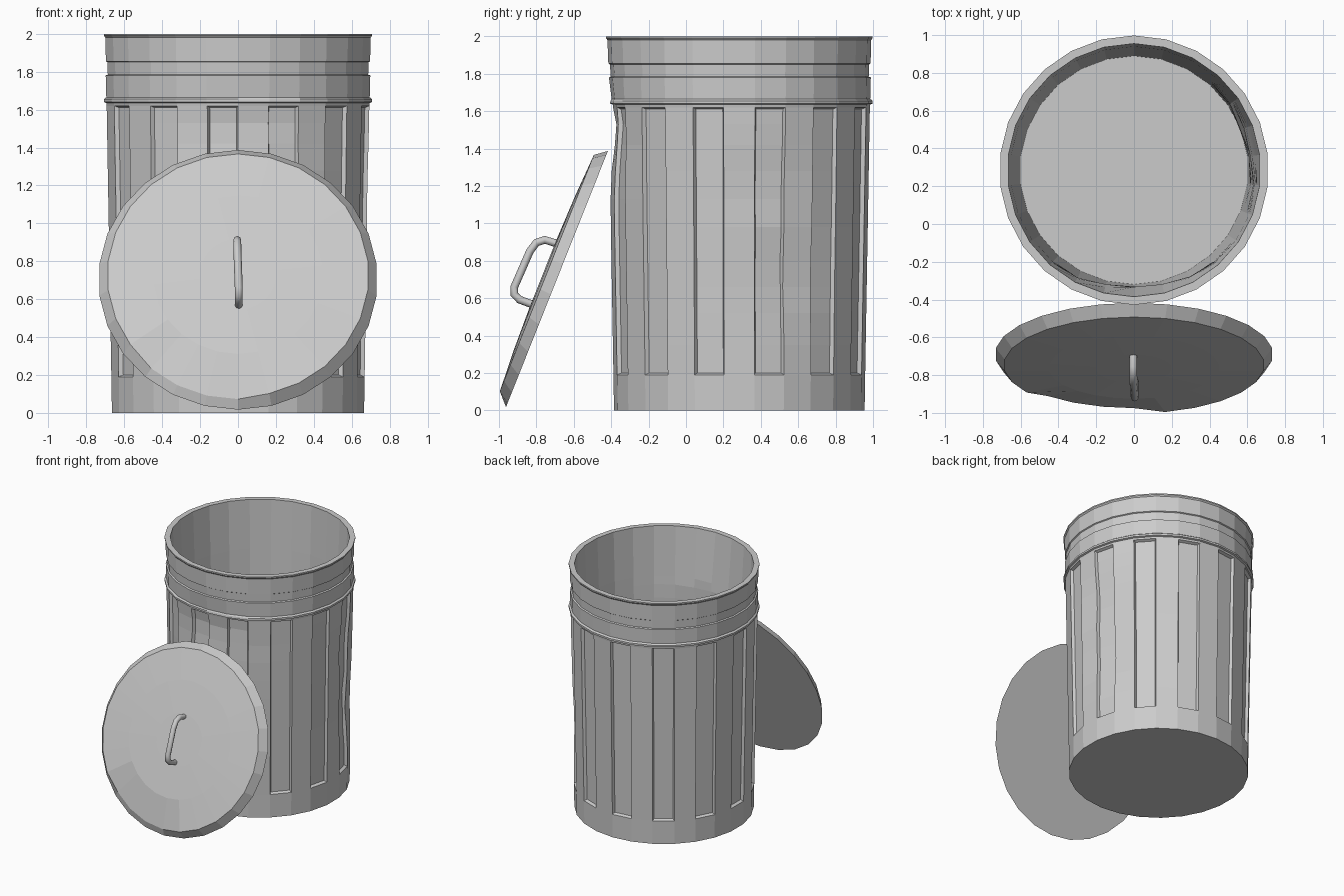
import bpy, bmesh, math, random
from mathutils import Vector, Matrix

if "Cube" in bpy.data.objects:
    bpy.data.objects.remove(bpy.data.objects["Cube"])

random.seed(4)
SIDES = 26
CAN_Y = 0.285


def lathe(bm, profile, sides=SIDES):
    """Revolve (radius, z) points about z; returns rings of verts and rows of faces."""
    rings = []
    for r, z in profile:
        ring = []
        for i in range(sides):
            a = math.pi / 2 + 2 * math.pi * i / sides
            ring.append(bm.verts.new((r * math.cos(a), r * math.sin(a), z)))
        rings.append(ring)
    rows = []
    for lo, hi in zip(rings, rings[1:]):
        rows.append([bm.faces.new((lo[i], lo[(i + 1) % sides], hi[(i + 1) % sides], hi[i]))
                     for i in range(sides)])
    return rings, rows


def finish(bm, name, matrix):
    bm.transform(matrix)
    mesh = bpy.data.meshes.new(name)
    bm.to_mesh(mesh)
    bm.free()
    obj = bpy.data.objects.new(name, mesh)
    bpy.context.collection.objects.link(obj)
    return obj


# Can: outside wall, bands, rim, then down the inside to the floor
bm = bmesh.new()
profile = [(0.67, 0), (0.673, 0.19), (0.698, 1.62), (0.70, 1.635), (0.713, 1.64),
           (0.713, 1.655), (0.70, 1.665), (0.703, 1.78), (0.692, 1.785), (0.694, 1.85),
           (0.702, 1.855), (0.705, 1.98), (0.713, 1.99), (0.713, 2.0),
           (0.67, 2.0), (0.655, 1.6), (0.605, 0.05)]
rings, rows = lathe(bm, profile)
bm.faces.new(list(reversed(rings[0])))
bm.faces.new(rings[-1])
bm.normal_update()

# Sunken panels on every other side
bmesh.ops.inset_individual(bm, faces=rows[1][::2], thickness=0.01, depth=-0.022,
                           use_even_offset=True)

# Extra loops so the wall can be dented
for z in (0.35, 0.52, 0.66, 0.8, 0.98, 1.13, 1.28, 1.42, 1.53):
    bmesh.ops.bisect_plane(bm, geom=bm.verts[:] + bm.edges[:] + bm.faces[:],
                           plane_co=(0, 0, z), plane_no=(0, 0, 1))

# Dents: centre direction in degrees, height, angular and vertical spread, depth
dents = [(-88, 1.5, 24, 0.20, 0.04), (20, 0.72, 16, 0.25, 0.028), (12, 1.2, 14, 0.2, 0.022)]
for v in bm.verts:
    a = math.degrees(math.atan2(v.co.y, v.co.x))
    push = 0
    for da, dz, sa, sz, depth in dents:
        w = math.exp(-((a - da) / sa) ** 2 - ((v.co.z - dz) / sz) ** 2)
        push += depth * w * random.uniform(0.8, 1.2)
    if 0.2 < v.co.z < 1.9:
        d = Vector((v.co.x, v.co.y, 0)).normalized()
        v.co -= d * push
finish(bm, "can_body", Matrix.Translation((0, CAN_Y, 0)))

# Lid: shallow dome with a sloping rim, leaning on the front of the can
bm = bmesh.new()
rings, rows = lathe(bm, [(0.737, 0), (0.69, 0.062), (0.45, 0.074), (0.2, 0.08)])
bm.faces.new(list(reversed(rings[0])))
bm.faces.new(rings[-1])
# Bent part of the rim, at the lower left
for v in rings[1]:
    a = math.degrees(math.atan2(v.co.y, v.co.x)) % 360
    if 215 < a < 280:
        v.co.z -= 0.03
tilt = math.atan2(0.545, 1.37)
lean = Matrix.Translation((0, -0.69, 0.702)) @ Matrix.Rotation(math.pi / 2 - tilt, 4, 'X')
finish(bm, "lid", lean)

# Lid handle: bent round bar
path = [(-0.004, -0.67, 0.885), (-0.004, -0.755, 0.912), (-0.004, -0.80, 0.897),
        (-0.003, -0.835, 0.85), (0.004, -0.918, 0.66), (0.004, -0.918, 0.62),
        (0.004, -0.89, 0.592), (0.004, -0.79, 0.555)]
curve = bpy.data.curves.new("lid_handle", 'CURVE')
curve.dimensions = '3D'
curve.bevel_depth = 0.021
curve.bevel_resolution = 2
curve.use_fill_caps = True
spline = curve.splines.new('POLY')
spline.points.add(len(path) - 1)
for p, co in zip(spline.points, path):
    p.co = (*co, 1)
    p.radius = 1
handle = bpy.data.objects.new("lid_handle", curve)
bpy.context.collection.objects.link(handle)
